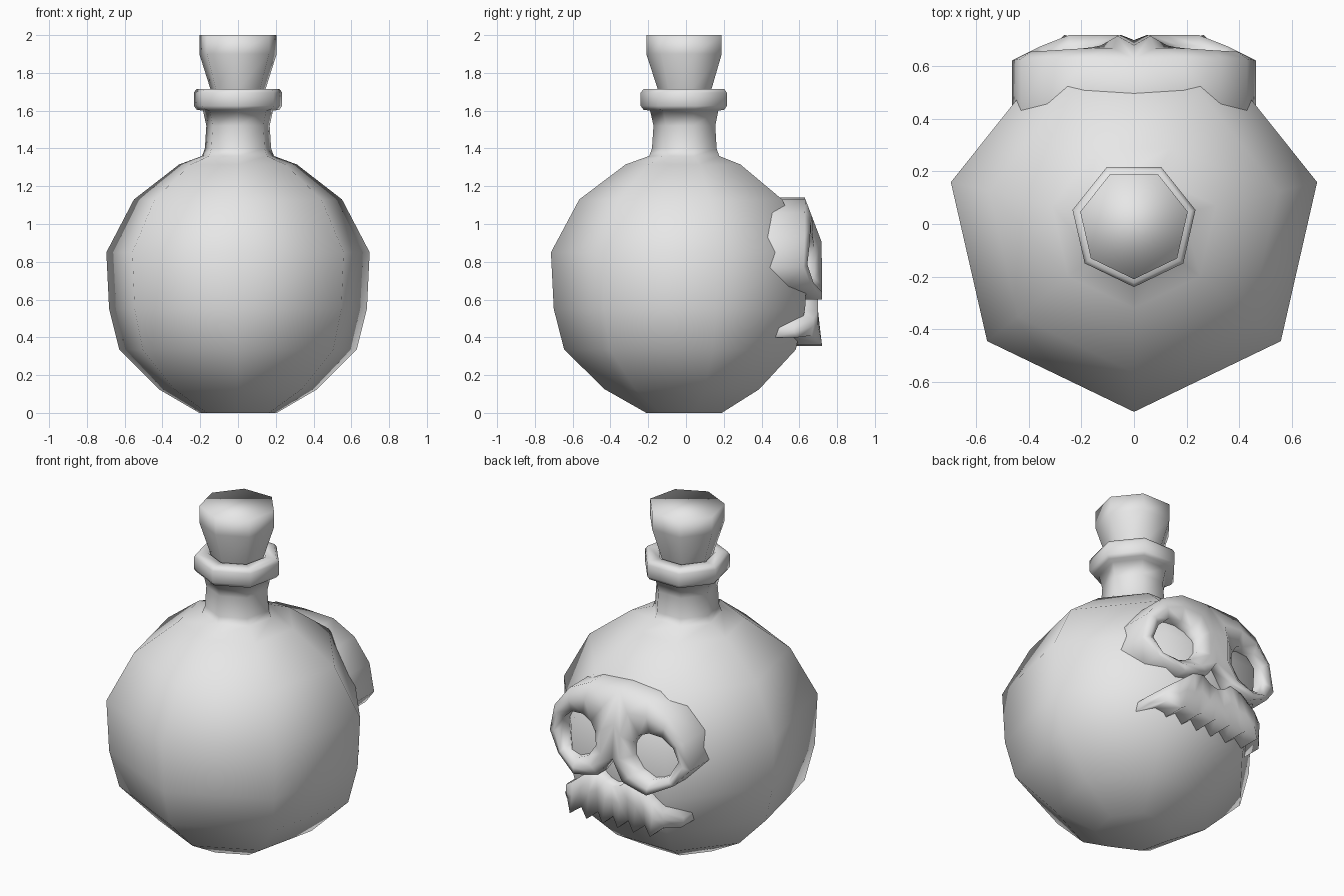
import bpy, bmesh, math

if "Cube" in bpy.data.objects:
    bpy.data.objects.remove(bpy.data.objects["Cube"])

SIDES = 7
BODY = [(.21, 0), (.43, .125), (.645, .335), (.70, .55), (.715, .85), (.565, 1.13), (.32, 1.315)]
NECK = [(.195, 1.36), (.18, 1.40), (.172, 1.52), (.19, 1.6)]
LIP = [(.225, 1.605), (.24, 1.625), (.24, 1.695), (.225, 1.715), (.16, 1.715), (.14, 1.66)]
CORK = [(.13, 1.64), (.15, 1.715), (.21, 1.9), (.21, 2.0)]

# One plain grey for everything
grey = bpy.data.materials.new("plain_grey")
grey.use_nodes = True
COLOUR = (.8, .8, .8, 1)
grey.diffuse_color = COLOUR
grey.node_tree.nodes["Principled BSDF"].inputs["Base Color"].default_value = COLOUR


def finish(name, bm):
    bmesh.ops.recalc_face_normals(bm, faces=bm.faces)
    for f in bm.faces:
        f.smooth = True
    mesh = bpy.data.meshes.new(name)
    bm.to_mesh(mesh)
    bm.free()
    mesh.materials.append(grey)
    ob = bpy.data.objects.new(name, mesh)
    bpy.context.collection.objects.link(ob)
    return ob


def skin(bm, rows, closed=False, skip=None):
    """Quads between neighbouring rows of vertices."""
    n = len(rows[0])
    for a, b in zip(rows, rows[1:]):
        for i in range(n if closed else n - 1):
            j = (i + 1) % n
            if not (skip and skip(a, i, j)):
                bm.faces.new((a[i], a[j], b[j], b[i]))


def lathe(name, profile):
    bm = bmesh.new()
    rows = []
    for r, z in profile:
        angles = [math.tau * k / SIDES - math.pi / 2 for k in range(SIDES)]
        rows.append([bm.verts.new((r * math.cos(a), r * math.sin(a), z)) for a in angles])
    skin(bm, rows, closed=True)
    bm.faces.new(rows[0])
    bm.faces.new(rows[-1])
    return finish(name, bm)


lathe("bottle", BODY + NECK + LIP)
lathe("cork", CORK)


def glass_y(x, z):
    """Depth of the bottle's back surface."""
    for (r0, z0), (r1, z1) in zip(BODY, BODY[1:]):
        if z0 <= z <= z1:
            r = r0 + (r1 - r0) * (z - z0) / (z1 - z0)
    apothem = r * math.cos(math.pi / SIDES)
    turn = math.tau / SIDES
    return min(apothem, (apothem - abs(x) * math.sin(turn)) / math.cos(turn)) - .01


def face_y(x, z):
    """Depth of the skull's outer surface."""
    return .72 - .5 * max(0, abs(x) - .27) - .38 * max(0, z - .9)


def mirrored(name, bm):
    """Mirror across the centre line and apply by duplicating geometry."""
    geom = bm.verts[:] + bm.edges[:] + bm.faces[:]
    bmesh.ops.mirror(bm, geom=geom, axis='X', merge_dist=.0005)
    bmesh.ops.remove_doubles(bm, verts=bm.verts, dist=.0005)
    return finish(name, bm)


# Skull brow and cheeks: a rounded band around each eye hole
OUTER = [(0, 1.14), (.19, 1.13), (.33, 1.06), (.43, .93), (.465, .77),
         (.38, .67), (.24, .60), (.08, .64), (0, .75), (0, .95)]
EYE = [(.16, .92), (.22, .945), (.30, .935), (.36, .88), (.385, .80),
       (.34, .71), (.25, .68), (.17, .715), (.12, .79), (.125, .87)]
bm = bmesh.new()
eye_back, eye_rim, ridge, edge, edge_back = [], [], [], [], []
for (ox, oz), (ex, ez) in zip(OUTER, EYE):
    mx, mz = (ox + ex) / 2, (oz + ez) / 2
    centre = ox == 0 and oz < 1
    eye_back.append(bm.verts.new((ex, glass_y(ex, ez), ez)))
    eye_rim.append(bm.verts.new((ex, face_y(ex, ez) - .04, ez)))
    ridge.append(bm.verts.new((mx, face_y(mx, mz), mz)))
    edge.append(bm.verts.new((ox, face_y(ox, oz) - (.02 if centre else .0), oz)))
    edge_back.append(bm.verts.new((ox, glass_y(ox, oz), oz)))


def on_centre(row, i, j):
    return row is edge and row[i].co.x == 0 and row[j].co.x == 0


skin(bm, [eye_back, eye_rim, ridge, edge, edge_back], closed=True, skip=on_centre)
bmesh.ops.delete(bm, geom=[v for v in bm.verts if not v.link_faces], context='VERTS')
mirrored("skull_face", bm)

# Upper jaw with teeth: columns of (x, top, bottom)
JAW = [(0, .585, .40), (.05, .60, .355), (.10, .64, .40), (.155, .63, .355),
       (.21, .585, .40), (.265, .54, .36), (.32, .50, .41), (.385, .45, .40)]
bm = bmesh.new()
columns = []
for k, (x, top, low) in enumerate(JAW):
    tip = .07 if k == len(JAW) - 1 else 0
    notch = 0 if k % 2 else .03
    mid = low + (top - low) * .55
    points = [(glass_y(x, top), top), (face_y(x, top) - .02 - tip, top),
              (face_y(x, mid) - .02 - tip, mid),
              (face_y(x, low) - notch - tip, low), (glass_y(x, low), low)]
    columns.append([bm.verts.new((x, y, z)) for y, z in points])
skin(bm, columns)
bm.faces.new(columns[-1])
mirrored("skull_jaw", bm)
